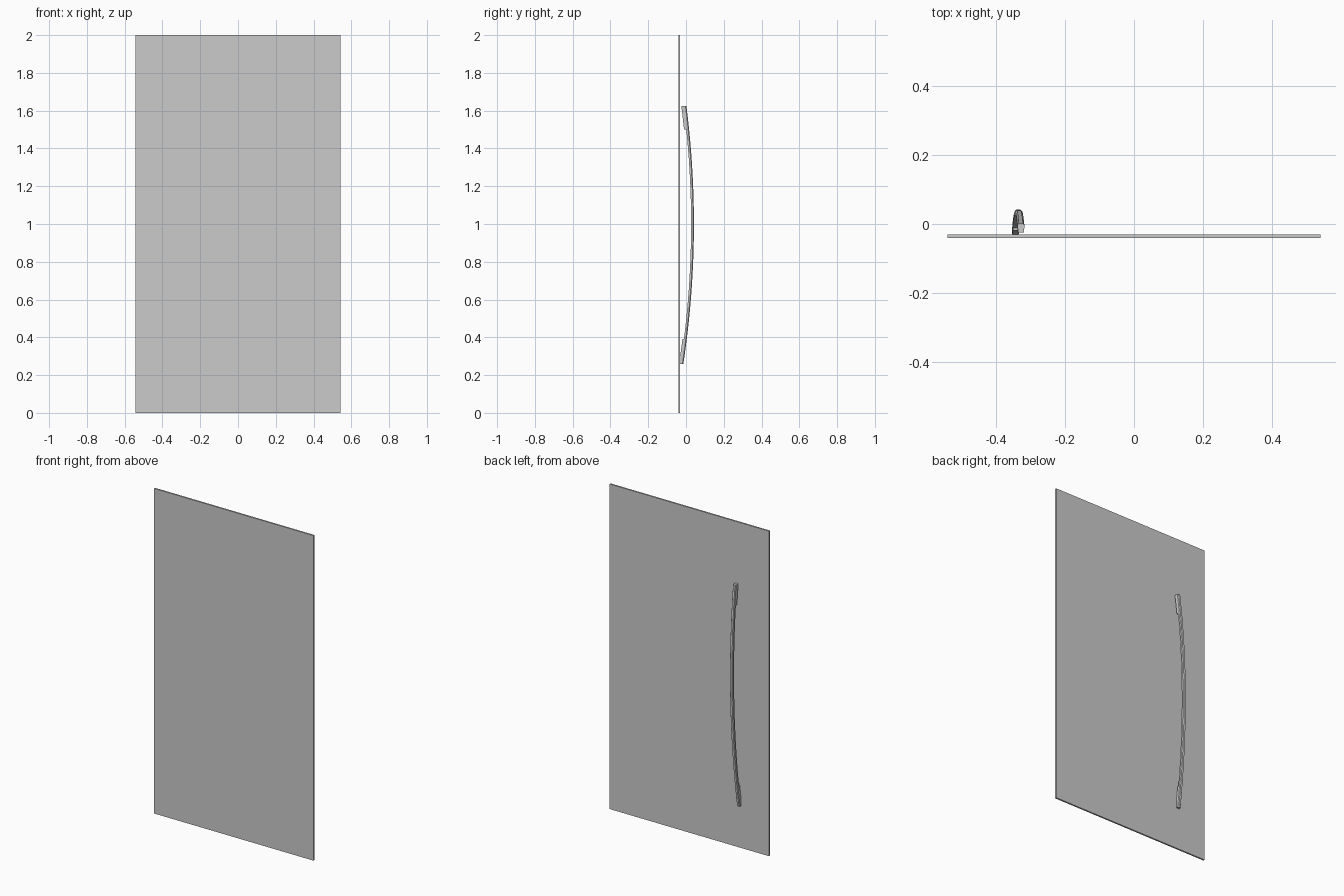
import bpy, bmesh

if "Cube" in bpy.data.objects:
    bpy.data.objects.remove(bpy.data.objects["Cube"])

Z0, Z1 = 0.26, 1.625      # handle bottom and top


def finish(name, bm):
    bmesh.ops.recalc_face_normals(bm, faces=bm.faces)
    me = bpy.data.meshes.new(name)
    bm.to_mesh(me)
    bm.free()
    ob = bpy.data.objects.new(name, me)
    bpy.context.collection.objects.link(ob)
    return ob


def bow(z):
    """Outer y of the bowed, slightly leaning handle, and its centre x."""
    y = 0.042 - 0.102 * (z - 1.0) ** 2
    x = -0.345 + 0.016 * (z - Z0) / (Z1 - Z0)
    return x, y


def bar(name, z0, z1, profile, steps):
    """Loft a closed cross-section (dx, dy from outer face) along the bow."""
    bm = bmesh.new()
    rings = []
    for i in range(steps + 1):
        z = z0 + (z1 - z0) * i / steps
        x, y = bow(z)
        rings.append([bm.verts.new((x + dx, y + dy, z)) for dx, dy in profile])
    n = len(profile)
    for a, b in zip(rings, rings[1:]):
        for k in range(n):
            bm.faces.new((a[k], a[(k + 1) % n], b[(k + 1) % n], b[k]))
    bm.faces.new(rings[0])
    bm.faces.new(rings[-1])
    ob = finish(name, bm)
    bpy.context.view_layer.objects.active = ob
    ob.select_set(True)
    bpy.ops.object.shade_smooth_by_angle()
    ob.select_set(False)
    return ob


# Door panel: thin flat sheet
bm = bmesh.new()
bmesh.ops.create_cube(bm, size=1)
for v in bm.verts:
    v.co = (v.co.x * 1.084, v.co.y * 0.01 - 0.036, v.co.z * 2 + 1)
finish("door_panel", bm)

# Bowed grip with chamfered outer edges
bar("handle_grip", Z0, Z1,
    [(-0.010, -0.015), (0.010, -0.015), (0.010, -0.005),
     (0.006, 0.0), (-0.006, 0.0), (-0.010, -0.005)], 24)

# Mounting pads behind each end of the grip
pad = [(-0.009, -0.027), (0.009, -0.027), (0.009, -0.012), (-0.009, -0.012)]
bar("handle_pad_top", 1.50, Z1, pad, 3)
bar("handle_pad_bottom", Z0, 0.39,
    [(dx, dy + 0.004 if dy < -0.02 else dy) for dx, dy in pad], 3)
